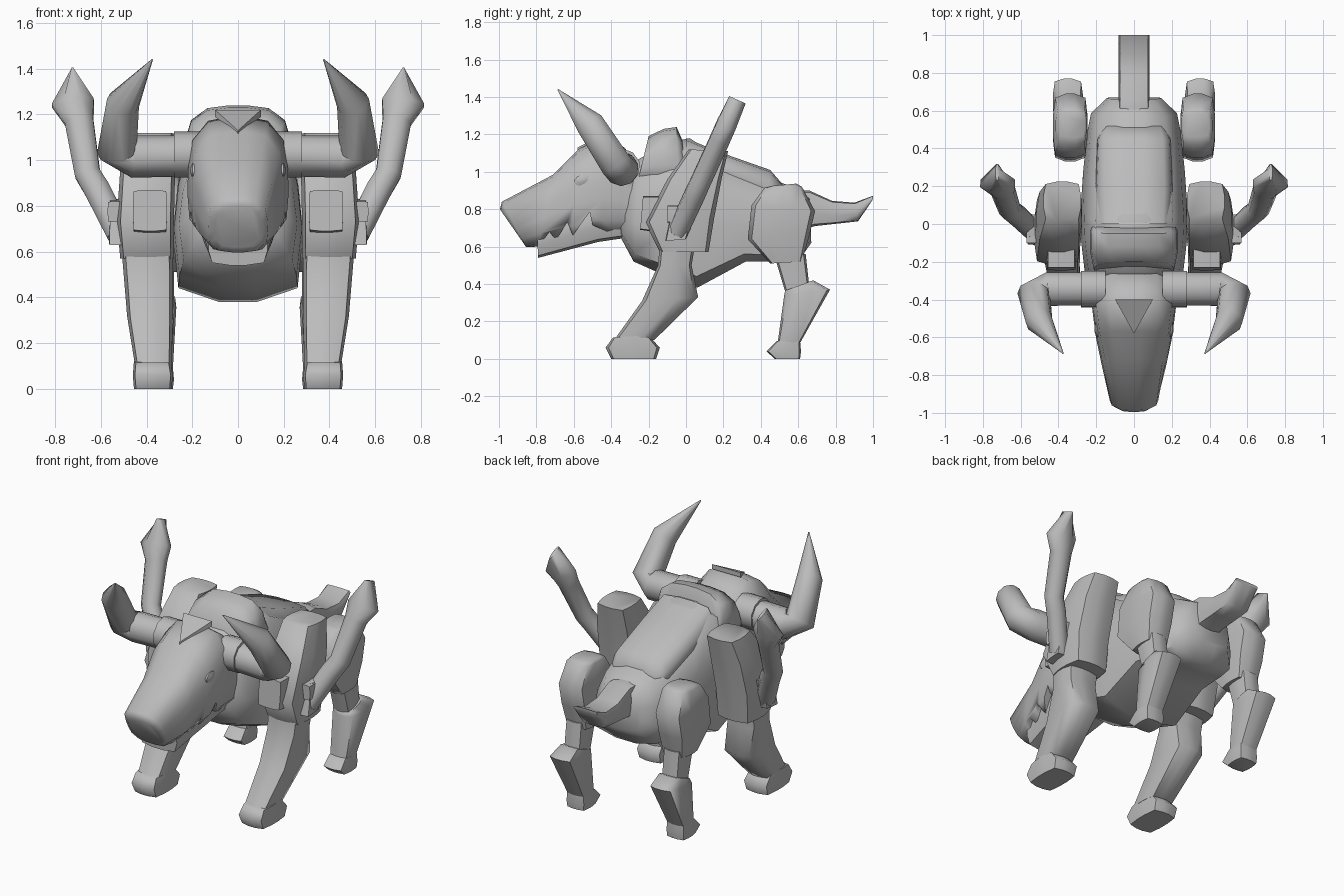
import bpy, bmesh, math
from mathutils import Vector

grey = bpy.data.materials.new("stone_grey")
grey.diffuse_color = (0.5, 0.5, 0.5, 1)


def finish(ob, mirror=False, angle=50):
    ob.data.materials.append(grey)
    bpy.ops.object.select_all(action='DESELECT')
    ob.select_set(True)
    bpy.context.view_layer.objects.active = ob
    bpy.ops.object.shade_smooth_by_angle(angle=math.radians(angle))
    if mirror:
        m = ob.modifiers.new("mirror", 'MIRROR')
        m.use_mirror_merge = False
    return ob


def skin(name, rings, mirror=False, angle=50):
    """Bridge rings of points and cap both ends."""
    bm = bmesh.new()
    vs = [[bm.verts.new(p) for p in r] for r in rings]
    n = len(vs[0])
    for r0, r1 in zip(vs, vs[1:]):
        for i in range(n):
            j = (i + 1) % n
            bm.faces.new((r0[i], r0[j], r1[j], r1[i]))
    bm.faces.new(vs[0])
    bm.faces.new(vs[-1])
    bmesh.ops.recalc_face_normals(bm, faces=bm.faces)
    me = bpy.data.meshes.new(name)
    bm.to_mesh(me)
    bm.free()
    ob = bpy.data.objects.new(name, me)
    bpy.context.collection.objects.link(ob)
    return finish(ob, mirror, angle)


def loft(name, secs, mirror=False, power=4.5, taper=0, n=12, angle=60):
    """Each section: a and b are (y, z) ends of the outline, x0..x1 its width."""
    rings = []
    for ay, az, by, bz, x0, x1 in secs:
        ring = []
        for i in range(n):
            t = 2 * math.pi * (i + 0.5) / n
            c, s = math.cos(t), math.sin(t)
            k = (abs(c) ** power + abs(s) ** power) ** (-1 / power)
            u, v = c * k, s * k
            f = (v + 1) / 2
            ring.append(((x0 + x1) / 2 + u * (x1 - x0) / 2 * (1 + taper * v),
                         ay + (by - ay) * f, az + (bz - az) * f))
        rings.append(ring)
    return skin(name, rings, mirror, angle)


def centred(name, secs, **kw):
    return loft(name, [(a, b, c, d, -w, w) for a, b, c, d, w in secs], **kw)


def tube(name, path, ref, n=10, mirror=True):
    """Path points carry two radii: along ref, and across it."""
    pts = [Vector(p[:3]) for p in path]
    ref = Vector(ref)
    rings = []
    for i, p in enumerate(pts):
        t = (pts[min(i + 1, len(pts) - 1)] - pts[max(i - 1, 0)]).normalized()
        u = (ref - t * ref.dot(t)).normalized()
        v = t.cross(u)
        ru, rv = path[i][3:]
        rings.append([p + u * ru * math.cos(a) + v * rv * math.sin(a)
                      for a in (2 * math.pi * (k + 0.5) / n for k in range(n))])
    return skin(name, rings, mirror, 60)


# Trunk
centred("body", [(-.35, .65, -.33, 1.0, .18), (-.28, .52, -.25, 1.07, .25),
                 (-.1, .44, -.08, 1.16, .27), (.06, .38, .02, 1.18, .275),
                 (.32, .52, .2, 1.06, .26), (.5, .52, .45, .96, .24),
                 (.6, .52, .56, .925, .22), (.67, .62, .66, .87, .14)],
        power=4.2, taper=-.14)
centred("back_plate", [(.0, 1.0, .0, 1.18, .19), (.18, .95, .18, 1.105, .2),
                       (.44, .85, .45, 1.01, .19), (.5, .82, .52, .93, .17)],
        power=5, taper=-.08)
centred("neck_crest", [(-.27, .9, -.2, 1.19, .21), (-.16, .9, -.12, 1.23, .23),
                       (-.04, .9, -.05, 1.24, .23), (.0, .9, -.02, 1.17, .22)],
        power=3.2, taper=-.06, n=16)
centred("tail", [(.58, .68, .58, .9, .085), (.69, .71, .66, .9, .083),
                 (.8, .722, .78, .845, .082), (.92, .735, .9, .835, .082),
                 (.998, .85, 1.0, .872, .082)], power=6)

# Head with a toothed mouth cut over a narrower jaw
head = centred("head", [(-.87, .62, -.995, .8, .1), (-.855, .597, -.985, .84, .13),
                        (-.79, .6, -.71, .985, .167), (-.62, .62, -.57, 1.125, .2),
                        (-.46, .64, -.42, 1.19, .22), (-.36, .65, -.33, 1.13, .21),
                        (-.28, .65, -.24, 1.03, .2)],
               power=3.4, taper=-.05, n=16, angle=75)
bite = [(-.79, .6), (-.73, .68), (-.695, .635), (-.635, .73), (-.605, .66),
        (-.515, .785), (-.5, .715), (-.35, .65), (-.35, .5), (-.79, .5)]
cutter = skin("mouth_cutter", [[(x, y, z) for y, z in bite] for x in (-.4, .4)])
cut = head.modifiers.new("mouth", 'BOOLEAN')
cut.operation, cut.object, cut.solver = 'DIFFERENCE', cutter, 'EXACT'
bpy.context.view_layer.objects.active = head
bpy.ops.object.modifier_apply(modifier="mouth")
bpy.data.objects.remove(cutter)
centred("jaw", [(-.79, .54, -.8, .72, .13), (-.62, .585, -.62, .8, .15),
                (-.47, .625, -.48, .84, .17), (-.3, .65, -.3, .86, .17)], power=5)

# Raised brow triangle on the forehead
skin("brow_mark", [[(-.1, -.4, z + .02), (.1, -.4, z + .02), (0, -.58, z - .07)]
                   for z in (1.17, 1.2)])

# Eyes
tube("eye", [(.16, -.555, .955, .045, .03), (.2, -.555, .955, .045, .03),
             (.208, -.555, .955, .02, .012)], (0, 1, .3), n=8)

# Horns
tube("horn_collar", [(.15, -.345, 1.025, .1, .1), (.28, -.345, 1.025, .1, .1)], (0, .83, .56))
tube("horn", [(.2, -.345, 1.02, .09, .09), (.46, -.345, 1.015, .092, .092),
              (.53, -.375, 1.04, .088, .088), (.503, -.51, 1.25, .08, .073),
              (.375, -.685, 1.44, .003, .003)], (0, .83, .56))

# Shoulder pods with front blocks and side arms
loft("shoulder_pod", [(-.14, .57, .12, .57, .28, .515), (-.22, .73, .15, .75, .28, .53),
                      (-.1, .96, .19, .96, .275, .515), (.015, 1.12, .225, 1.11, .28, .48)],
     mirror=True, power=5)
loft("shoulder_block", [(-.245, .69, -.23, .87, .31, .46), (-.1, .67, -.1, .87, .31, .46)],
     mirror=True, power=12, angle=30)
loft("arm_mount", [(-.11, .63, 0, .64, .48, .565), (-.07, .82, .05, .83, .48, .56)],
     mirror=True, power=12, angle=30)
loft("arm_peg", [(-.1, .73, -.1, .82, .5, .57), (-.03, .73, -.03, .82, .5, .57)],
     mirror=True, power=12, angle=30)
tube("side_arm", [(.52, -.045, .68, .057, .06), (.615, .043, .87, .058, .062),
                  (.658, .075, .94, .058, .06), (.695, .18, 1.17, .058, .068),
                  (.722, .215, 1.25, .058, .1), (.724, .275, 1.385, .052, .01)],
     (0, 1, 0), n=8)

# Front legs
loft("front_leg", [(-.14, .62, .05, .62, .285, .51), (-.15, .5, .03, .5, .285, .5),
                   (-.235, .31, .065, .33, .285, .485), (-.385, .1, -.17, .1, .29, .45)],
     mirror=True)
loft("front_foot", [(-.4, 0, -.16, 0, .29, .455), (-.43, .06, -.14, .06, .285, .46),
                    (-.39, .115, -.2, .125, .295, .455)], mirror=True, power=6)

# Rear legs
loft("rear_hip", [(.45, .51, .62, .52, .26, .41), (.33, .64, .66, .66, .245, .43),
                  (.35, .82, .69, .79, .245, .43), (.42, .915, .62, .92, .25, .415),
                  (.46, .925, .59, .937, .26, .4)], mirror=True, power=5)
loft("rear_shin", [(.47, .56, .64, .56, .28, .4), (.53, .36, .66, .38, .28, .4)],
     mirror=True)
loft("rear_boot", [(.53, .365, .68, .42, .275, .41), (.525, .34, .77, .37, .27, .43),
                   (.49, .085, .61, .085, .285, .41)], mirror=True, power=5)
loft("rear_foot", [(.475, 0, .61, 0, .285, .41), (.43, .04, .615, .04, .28, .415),
                   (.485, .095, .61, .095, .285, .41)], mirror=True, power=6)
